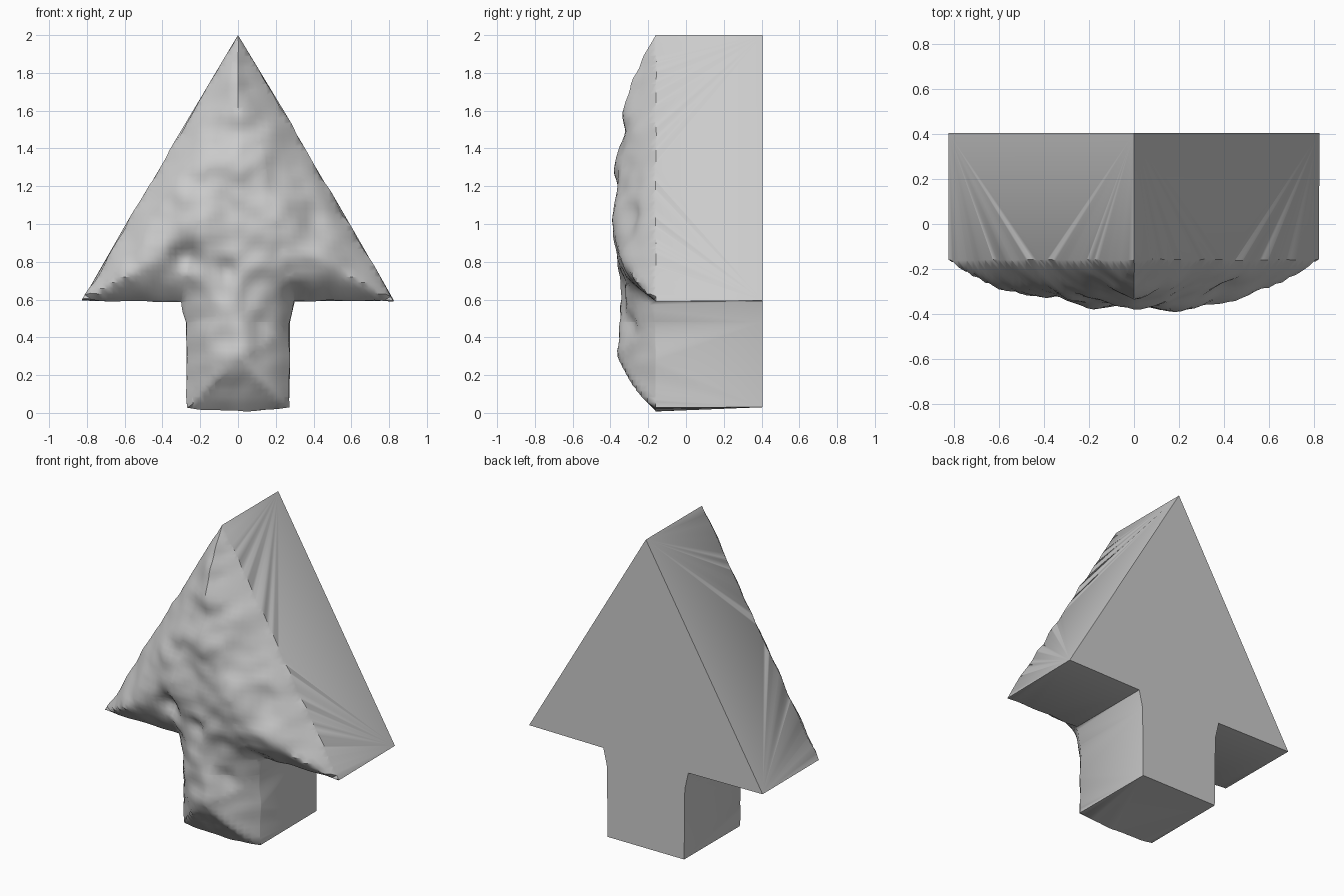
import bpy, bmesh, math
from mathutils import Vector, noise

if "Cube" in bpy.data.objects:
    bpy.data.objects.remove(bpy.data.objects["Cube"])

FRONT, BACK, STEP = -0.16, 0.405, 0.03

# Tree-shaped outline (x, z)
half = [(0.27, 0.03), (0.275, 0.48), (0.30, 0.59), (0.825, 0.595)]
outline = half + [(0, 2.0)] + [(-x, z) for x, z in reversed(half)]
loop = [Vector(p) for p in outline]

# Hand-placed bumps and dents: x, z, radius, height
bumps = [(0.03, 1.32, 0.10, 0.035), (-0.12, 0.50, 0.12, 0.045),
         (-0.24, 1.05, 0.15, 0.04), (0.18, 1.05, 0.16, 0.035),
         (0.22, 0.72, 0.13, 0.04), (0.45, 0.82, 0.12, 0.025),
         (-0.28, 0.84, 0.07, -0.07), (-0.05, 0.76, 0.06, -0.05),
         (0.36, 1.05, 0.08, -0.03), (0.05, 0.28, 0.15, 0.025),
         (0.12, 0.47, 0.06, -0.03), (0.0, 1.65, 0.12, 0.02)]


def edge_distance(p):
    best = 9.0
    for a, b in zip(loop, loop[1:] + loop[:1]):
        ab = b - a
        t = max(0, min(1, (p - a).dot(ab) / ab.length_squared))
        best = min(best, (p - a - ab * t).length)
    return best


def relief(x, z, d):
    h = 0.215 * (1 - math.exp(-d / 0.16))
    fade = min(1, d / 0.12)
    h += fade * sum(k * math.exp(-((x - bx)**2 + (z - bz)**2) / r**2)
                    for bx, bz, r, k in bumps)
    h += (0.15 + 0.85 * fade) * (0.028 * noise.noise(Vector((x * 5, z * 5, 1.7)))
                                 + 0.016 * noise.noise(Vector((x * 11, z * 11, 4.2))))
    return h


# Extruded slab
bm = bmesh.new()
front = bm.faces.new([bm.verts.new((x, FRONT, z)) for x, z in outline])
ext = bmesh.ops.extrude_face_region(bm, geom=[front], use_keep_orig=True)
for v in ext["geom"]:
    if isinstance(v, bmesh.types.BMVert):
        v.co.y = BACK

# Dice the front face into a fine grid
bmesh.ops.triangulate(bm, faces=[front])


def is_front(f):
    return all(abs(v.co.y - FRONT) < 1e-5 for v in f.verts)


def cut(co, no):
    faces = [f for f in bm.faces if is_front(f)]
    edges = {e for f in faces for e in f.edges}
    verts = {v for f in faces for v in f.verts}
    bmesh.ops.bisect_plane(bm, geom=faces + list(edges) + list(verts),
                           dist=1e-4, plane_co=co, plane_no=no)


for i in range(-27, 28):
    cut((i * STEP + 0.0005, 0, 0), (1, 0, 0))
for i in range(2, 66):
    cut((0, 0, i * STEP + 0.0007), (0, 0, 1))

# Push the front out into lumpy stone
for v in bm.verts:
    if abs(v.co.y - FRONT) < 1e-5:
        x, z = v.co.x, v.co.z
        d = edge_distance(Vector((x, z)))
        v.co.y -= relief(x, z, d)
        wob = max(0, 1 - d / 0.1) * min(1, (2.0 - z) * 5)
        v.co.x += 0.010 * wob * noise.noise(Vector((x * 9, z * 9, 7)))
        v.co.z += 0.010 * wob * noise.noise(Vector((x * 9, z * 9, 12)))
        if z < 0.12:
            v.co.z -= 0.02 * (1 - (x / 0.28)**2) * (0.12 - z) / 0.09

bmesh.ops.triangulate(bm, faces=[f for f in bm.faces if len(f.verts) > 4])
bmesh.ops.recalc_face_normals(bm, faces=bm.faces)
mesh = bpy.data.meshes.new("stone_tree")
bm.to_mesh(mesh)
bm.free()
tree = bpy.data.objects.new("stone_tree", mesh)
bpy.context.collection.objects.link(tree)
bpy.context.view_layer.objects.active = tree
tree.select_set(True)
bpy.ops.object.shade_smooth_by_angle(angle=math.radians(40))
